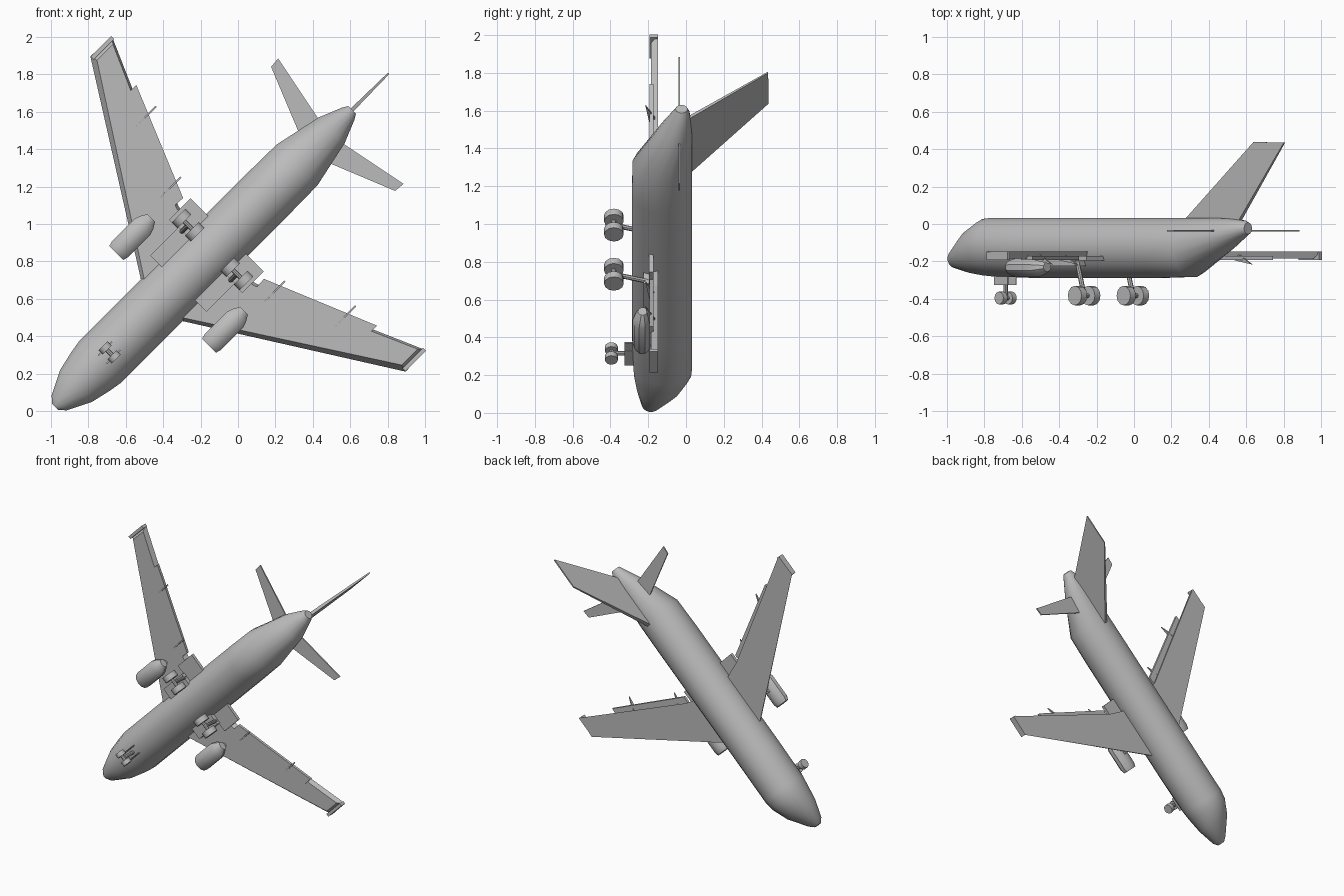
import bpy, bmesh, math
from mathutils import Matrix, Vector

cube = bpy.data.objects.get("Cube")
if cube:
    bpy.data.objects.remove(cube, do_unlink=True)

grey = bpy.data.materials.new("plain_grey")
grey.use_nodes = True
COLOUR = (0.5, 0.5, 0.5, 1)
grey.diffuse_color = COLOUR
grey.node_tree.nodes["Principled BSDF"].inputs["Base Color"].default_value = COLOUR

# Aircraft frame: u runs nose to tail, v to the left wing, w up;
# the whole aircraft is pitched diagonally in the xz plane.
R = math.sqrt(0.5)
FRAME = Matrix(((R, R, 0, -1), (0, 0, 1, 0), (R, -R, 0, 0), (0, 0, 0, 1)))
SIDES = (("left", 1), ("right", -1))


def finish(name, bm, smooth=False):
    bmesh.ops.transform(bm, matrix=FRAME, verts=bm.verts)
    bmesh.ops.recalc_face_normals(bm, faces=bm.faces)
    mesh = bpy.data.meshes.new(name)
    bm.to_mesh(mesh)
    bm.free()
    mesh.materials.append(grey)
    obj = bpy.data.objects.new(name, mesh)
    bpy.context.collection.objects.link(obj)
    if smooth:
        bpy.ops.object.select_all(action="DESELECT")
        obj.select_set(True)
        bpy.context.view_layer.objects.active = obj
        bpy.ops.object.shade_smooth_by_angle(angle=math.radians(35))


def skin(name, loops, smooth=False):
    """Join a list of equal point loops into a capped solid."""
    bm = bmesh.new()
    rings = [[bm.verts.new(p) for p in loop] for loop in loops]
    n = len(rings[0])
    for a, b in zip(rings, rings[1:]):
        for i in range(n):
            j = (i + 1) % n
            bm.faces.new((a[i], a[j], b[j], b[i]))
    bm.faces.new(rings[0])
    bm.faces.new(rings[-1])
    finish(name, bm, smooth)


def loft(name, stations, v=0, sides=16):
    """Elliptical body from (u, half width, bottom, top) stations."""
    loops = []
    for u, half, low, high in stations:
        mid, tall = (low + high) / 2, (high - low) / 2
        angles = [math.tau * (i + 0.5) / sides for i in range(sides)]
        loops.append([(u, v + half * math.cos(a), mid + tall * math.sin(a)) for a in angles])
    skin(name, loops, True)


def slab(name, outline, low, high, side=1, lower=None):
    """Flat panel from a (u, v) outline, with an optional smaller underside."""
    skin(name, [[(u, side * v, low) for u, v in lower or outline],
                [(u, side * v, high) for u, v in outline]])


def box(name, u0, u1, v0, v1, low, high, side=1):
    slab(name, [(u0, v0), (u1, v0), (u1, v1), (u0, v1)], low, high, side)


def rod(name, start, end, radius, sides=8):
    a, b = Vector(start), Vector(end)
    bm = bmesh.new()
    turn = (b - a).to_track_quat("Z", "Y").to_matrix().to_4x4()
    bmesh.ops.create_cone(bm, cap_ends=True, segments=sides, radius1=radius, radius2=radius,
                          depth=(b - a).length, matrix=Matrix.Translation((a + b) / 2) @ turn)
    finish(name, bm, True)


def wheel_pair(name, u, v, w, radius, spread, width):
    for tag, s in (("outer", 1), ("inner", -1)):
        c = v + s * spread
        rod(f"{name}_{tag}_wheel", (u, c - width / 2, w), (u, c + width / 2, w), radius, 12)
    rod(name + "_axle", (u, v - spread, w), (u, v + spread, w), 0.012)


# Fuselage with blunt nose and upswept tail
loft("fuselage", [
    (0.035, 0.025, -0.215, -0.165), (0.065, 0.058, -0.235, -0.135),
    (0.19, 0.122, -0.262, -0.03), (0.30, 0.148, -0.277, 0.03),
    (0.37, 0.16, -0.282, 0.036), (0.65, 0.16, -0.29, 0.036),
    (1.65, 0.16, -0.29, 0.036), (1.86, 0.157, -0.285, 0.036),
    (2.12, 0.10, -0.14, 0.032), (2.245, 0.048, -0.07, 0.02), (2.275, 0.03, -0.055, 0.008)])

# Tail fin, thinner at the tip
fin = [(1.807, 0.02), (2.32, 0.437), (2.55, 0.435), (2.2, 0.0)]
fin_half = [0.016, 0.005, 0.005, 0.012]
skin("tail_fin", [[(u, s * h, w) for (u, w), h in zip(fin, fin_half)] for s in (-1, 1)])

for tag, s in SIDES:
    # Wing, flaps and track fairings
    slab(tag + "_wing", [(0.79, 0.08), (1.49, 1.19), (1.645, 1.18), (1.26, 0.30), (1.2, 0.08)],
         -0.185, -0.147, s,
         [(0.81, 0.08), (1.5, 1.15), (1.62, 1.15), (1.245, 0.30), (1.18, 0.08)])
    box(tag + "_wing_tip_edge", 1.49, 1.645, 1.165, 1.187, -0.192, -0.147, s)
    slab(tag + "_outer_flap", [(1.22, 0.31), (1.47, 0.91), (1.555, 0.908), (1.305, 0.305)],
         -0.192, -0.172, s)
    box(tag + "_inner_flap", 1.17, 1.332, 0.13, 0.277, -0.195, -0.172, s)
    for part, u, v in (("inner", 1.155, 0.392), ("outer", 1.33, 0.753)):
        profile = [(u, -0.165), (u + 0.13, -0.165), (u + 0.22, -0.215), (u + 0.1, -0.195)]
        skin(f"{tag}_{part}_flap_track",
             [[(a, s * (v + d), w) for a, w in profile] for d in (-0.005, 0.005)])

    # Tailplane
    slab(tag + "_tailplane", [(1.95, 0.02), (2.132, 0.468), (2.19, 0.473), (2.10, 0.02)],
         -0.041, -0.031, s)

    # Engine and pylon
    loft(tag + "_engine", [
        (0.845, 0.055, -0.272, -0.19), (0.875, 0.064, -0.284, -0.182),
        (1.04, 0.064, -0.284, -0.182), (1.075, 0.052, -0.272, -0.19),
        (1.11, 0.03, -0.255, -0.205)], s * 0.35, 10)
    box(tag + "_engine_pylon", 0.96, 1.1, 0.34, 0.36, -0.22, -0.17, s)

    # Main landing gear and the fairing beside it
    name = tag + "_main_gear"
    wheel_pair(name, 1.222, s * 0.184, -0.382, 0.052, 0.05, 0.042)
    rod(name + "_strut", (1.16, s * 0.184, -0.17), (1.222, s * 0.184, -0.382), 0.013)
    box(tag + "_wing_root_fairing", 0.964, 1.18, 0.12, 0.212, -0.225, -0.17, s)

    # Nose gear doors
    box(tag + "_nose_gear_door", 0.39, 0.495, 0.028, 0.034, -0.325, -0.26, s)

# Nose landing gear
wheel_pair("nose_gear", 0.445, 0, -0.395, 0.034, 0.034, 0.032)
rod("nose_gear_strut", (0.445, 0, -0.26), (0.445, 0, -0.395), 0.012)
